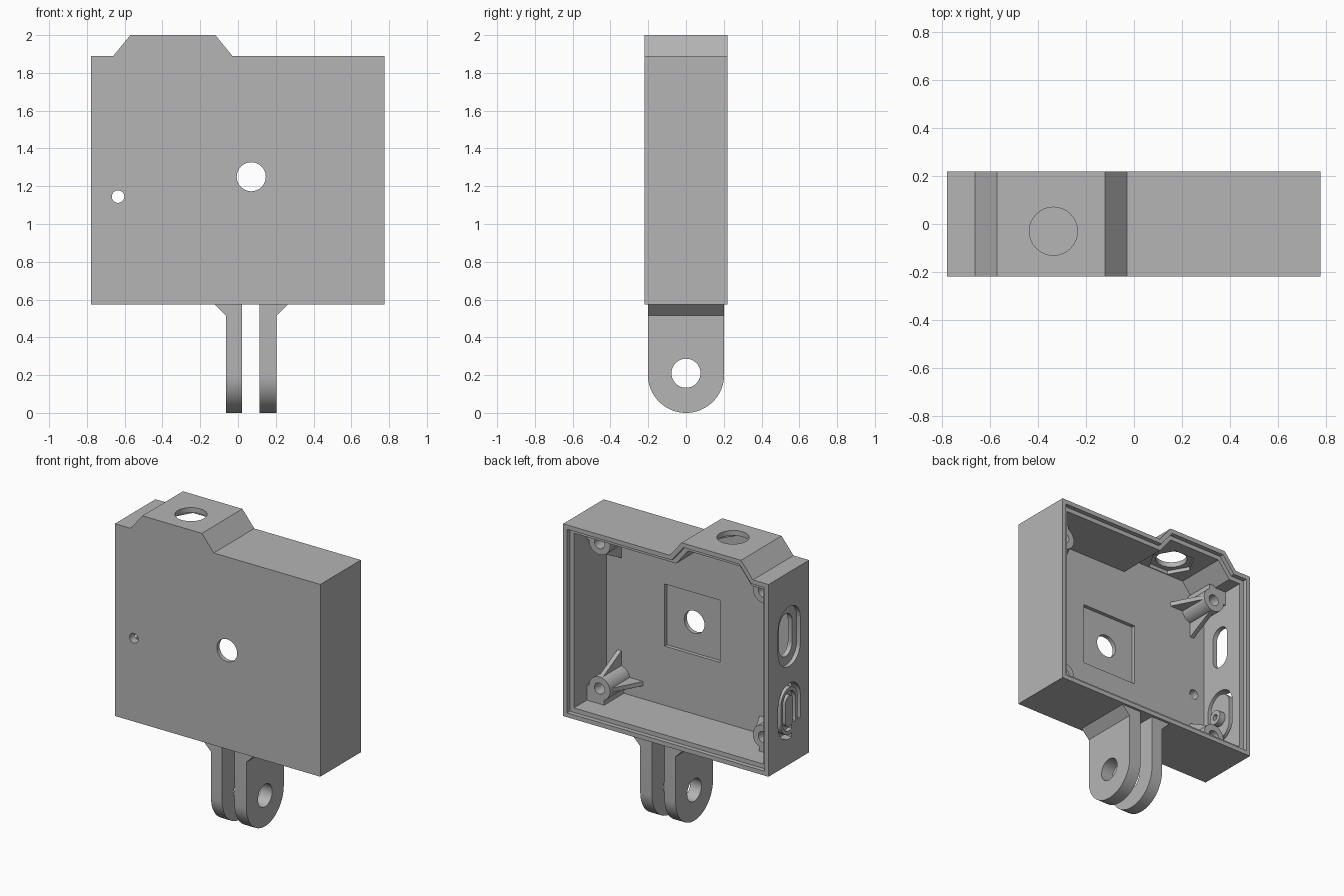
import bpy, bmesh, math
from mathutils import Vector

cube = bpy.data.objects.get("Cube")
if cube:
    bpy.data.objects.remove(cube, do_unlink=True)

grey = bpy.data.materials.new("plain grey")
grey.use_nodes = True
colour = (0.46, 0.46, 0.46, 1)
grey.diffuse_color = colour
grey.node_tree.nodes["Principled BSDF"].inputs["Base Color"].default_value = colour


def prism(name, pts, axis, lo, hi):
    """Extrude a 2D profile along an axis; pts use the other two axes in order."""
    def place(p, h):
        return {"x": (h, p[0], p[1]), "y": (p[0], h, p[1]), "z": (p[0], p[1], h)}[axis]
    bm = bmesh.new()
    face = bm.faces.new([bm.verts.new(place(p, lo)) for p in pts])
    out = bmesh.ops.extrude_face_region(bm, geom=[face])
    shift = Vector(place((0, 0), hi - lo))
    bmesh.ops.translate(bm, vec=shift,
                        verts=[v for v in out["geom"] if isinstance(v, bmesh.types.BMVert)])
    bmesh.ops.recalc_face_normals(bm, faces=bm.faces)
    mesh = bpy.data.meshes.new(name)
    bm.to_mesh(mesh)
    bm.free()
    mesh.materials.append(grey)
    ob = bpy.data.objects.new(name, mesh)
    bpy.context.collection.objects.link(ob)
    return ob


def rect(a0, b0, a1, b1):
    return [(a0, b0), (a1, b0), (a1, b1), (a0, b1)]


def circle(a, b, r, n=32):
    return [(a + r * math.cos(2 * math.pi * i / n), b + r * math.sin(2 * math.pi * i / n))
            for i in range(n)]


def stadium(a, b, r, height, n=12):
    """Upright slot shape with round ends."""
    k = height / 2 - r
    top = [(a + r * math.cos(math.pi * i / n), b + k + r * math.sin(math.pi * i / n))
           for i in range(n + 1)]
    return top + [(2 * a - u, 2 * b - v) for u, v in top]


def boolean(ob, other, op="DIFFERENCE"):
    """Apply a boolean and discard the second object."""
    mod = ob.modifiers.new("cut", "BOOLEAN")
    mod.operation, mod.solver, mod.object = op, "EXACT", other
    dg = bpy.context.evaluated_depsgraph_get()
    dg.update()
    mesh = bpy.data.meshes.new_from_object(ob.evaluated_get(dg))
    ob.modifiers.clear()
    ob.data = mesh
    bpy.data.objects.remove(other, do_unlink=True)


def outline(t):
    """Case outline with the raised hump, inset by t."""
    s = 0.474 * t
    lo, hi = 1.89 - t, 2.0 - t
    return [(-0.778 + t, 0.575 + t), (0.776 - t, 0.575 + t), (0.776 - t, lo), (-0.03 - s, lo),
            (-0.12 - s, hi), (-0.57 + s, hi), (-0.66 + s, lo), (-0.778 + t, lo)]


BACK, INNER, WALL = 0.219, -0.165, 0.06

# Case shell, open at the back with a stepped rim
case = prism("case", outline(0), "y", -BACK, BACK)
boolean(case, prism("cavity", outline(WALL), "y", INNER, 0.4))
boolean(case, prism("rim_step", outline(0.03), "y", BACK - 0.03, 0.4))

# Front wall: lens opening with square recess, small indicator hole
boolean(case, prism("recess", rect(-0.143, 1.04, 0.277, 1.465), "y", INNER - 0.025, INNER + 0.05))
boolean(case, prism("lens_hole", circle(0.07, 1.25, 0.077), "y", -0.4, 0))
boolean(case, prism("indicator_hole", circle(-0.635, 1.145, 0.033), "y", -0.4, 0))

# Top hole with hexagonal nut pocket beneath
boolean(case, prism("top_hole", circle(-0.335, -0.03, 0.1), "z", 1.85, 2.1))
boolean(case, prism("nut_pocket", circle(-0.335, -0.03, 0.15, 6), "z", 1.85, 1.965))

# Side wall: port slot in a sunken oval
boolean(case, prism("port_pocket", stadium(-0.005, 1.45, 0.12, 0.41), "x", -0.9, -0.75))
boolean(case, prism("port_slot", stadium(-0.005, 1.45, 0.07, 0.29), "x", -0.9, -0.6))

# Side wall: flexible button, a ring slot with a bridge and a shallow inner groove
for r, height, depth in ((0.12, 0.38, -0.6), (0.07, 0.27, -0.75)):
    ring = prism("ring", stadium(-0.005, 0.94, r, height), "x", -0.9, depth)
    boolean(ring, prism("core", stadium(-0.005, 0.94, r - 0.03, height - 0.06), "x", -1, -0.5))
    boolean(ring, prism("bridge", rect(-0.2, 0.7, -0.03, 0.85), "x", -1, -0.5))
    boolean(case, ring)
parts = [case]

nub = prism("button_nub", circle(-0.005, 0.92, 0.05, 24), "x", -0.74, -0.675)
boolean(nub, prism("nub_hole", circle(-0.005, 0.92, 0.02, 16), "x", -0.7, -0.6))
parts.append(nub)

# Four corner screw bosses, each with a corner block and two tapered fins
FACE, FRONT = 0.05, INNER - 0.01
for sx, side in ((-1, "right"), (1, "left")):
    for sz, level in ((-1, "lower"), (1, "upper")):
        cx, cz = sx * 0.62, 1.2375 + sz * 0.4975
        wx, wz = sx * 0.73, 1.2325 + sz * 0.61
        boss = prism(f"{level}_{side}_boss", circle(cx, cz, 0.08), "y", FRONT, FACE)
        block = rect(cx - sx * 0.035, cz, wx, wz)
        boolean(boss, prism("block", block, "y", FRONT, FACE - 0.001), "UNION")
        taper = [(0.05, FRONT), (0.185, FRONT), (0.078, FACE - 0.02), (0.05, FACE - 0.02)]
        fin = [(cx - sx * a, b) for a, b in taper]
        boolean(boss, prism("fin", fin, "z", cz - 0.015, cz + 0.015), "UNION")
        fin = [(b, cz - sz * a) for a, b in taper]
        boolean(boss, prism("fin", fin, "x", cx - 0.015, cx + 0.015), "UNION")
        boolean(boss, prism("screw_hole", circle(cx, cz, 0.038, 24), "y", -0.13, 0.2))
        parts.append(boss)

# Two mounting prongs with rounded ends and chamfered roots
R, TOP = 0.202, 0.59
arc = [(R * math.cos(math.pi + math.pi * i / 32), R + R * math.sin(math.pi + math.pi * i / 32))
       for i in range(33)]
for name, x0, x1, out in (("right_prong", -0.063, 0.021, -1), ("left_prong", 0.115, 0.205, 1)):
    prong = prism(name, arc + [(R, TOP), (-R, TOP)], "x", x0, x1)
    edge = x0 if out < 0 else x1
    root = [(edge - out * 0.02, 0.515), (edge, 0.515), (edge + out * 0.06, 0.575),
            (edge + out * 0.06, TOP), (edge - out * 0.02, TOP)]
    boolean(prong, prism("root", root, "y", -R, R), "UNION")
    boolean(prong, prism("pin_hole", circle(0, 0.21, 0.077), "x", -0.5, 0.5))
    parts.append(prong)

# Smooth round walls, keep sharp edges
bpy.ops.object.select_all(action="DESELECT")
for ob in parts:
    ob.select_set(True)
bpy.context.view_layer.objects.active = case
bpy.ops.object.shade_smooth_by_angle(angle=math.radians(30))
